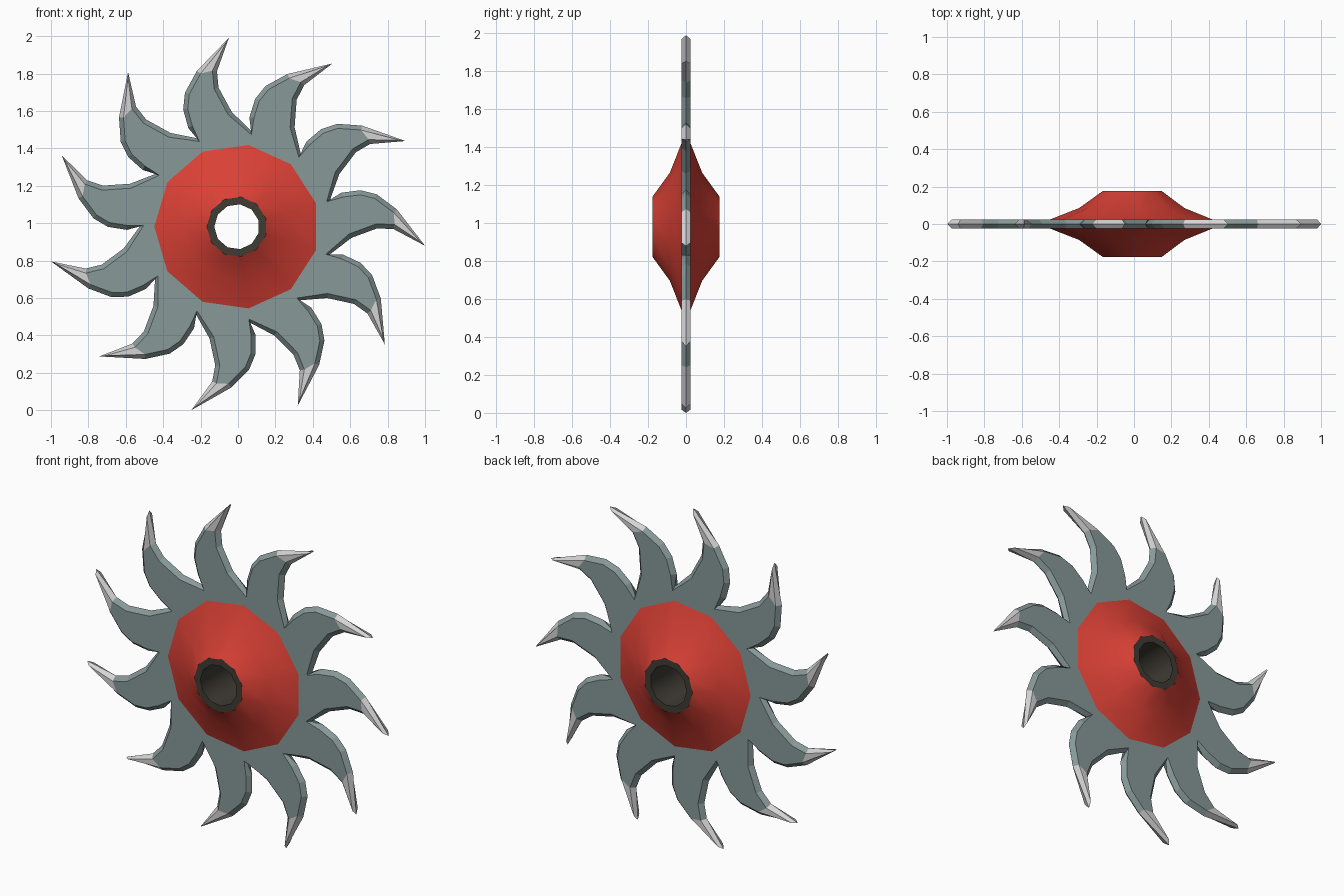
import bpy, bmesh, math
from mathutils import Vector

if "Cube" in bpy.data.objects:
    bpy.data.objects.remove(bpy.data.objects["Cube"])

N = 11
STEP = 360 / N
CX, CZ = -0.006, 0.981          # wheel centre
TIP = 92.4                      # direction of the first tooth tip, degrees


def material(name, rgb):
    m = bpy.data.materials.new(name)
    m.diffuse_color = (*rgb, 1)
    m.use_nodes = True
    m.node_tree.nodes["Principled BSDF"].inputs["Base Color"].default_value = m.diffuse_color
    return m


steel = material("grey_steel", (0.245, 0.315, 0.315))
bright = material("bright_steel", (0.66, 0.66, 0.66))
red = material("red_paint", (0.70, 0.052, 0.036))
dark = material("dark_metal", (0.050, 0.044, 0.034))


def polar(r, deg):
    a = math.radians(deg)
    return Vector((r * math.cos(a), r * math.sin(a)))


def finish(bm, name, mats):
    bmesh.ops.remove_doubles(bm, verts=bm.verts, dist=1e-5)
    bmesh.ops.recalc_face_normals(bm, faces=bm.faces)
    me = bpy.data.meshes.new(name)
    bm.to_mesh(me)
    bm.free()
    ob = bpy.data.objects.new(name, me)
    ob.location = (CX, 0, CZ)
    for m in mats:
        me.materials.append(m)
    bpy.context.collection.objects.link(ob)
    return ob


# One curved tooth, valley to valley: (radius, angle from the tip)
TOOTH = [(0.515, -11.4), (0.615, 0.2), (0.75, 5.1), (0.838, 4.9), (1.011, 0),
         (0.86, 12.0), (0.768, 18.8), (0.69, 22.2), (0.588, 23.8), (0.515, STEP - 11.4)]
LOW, TOP, HIGH = 3, 4, 5        # bright tip lies between LOW and HIGH
BEVEL, HALF = 0.024, 0.025


def inset(pts):
    """Inner outline of the flat face: mitred offset, short at tip and valleys."""
    out = []
    for i, p in enumerate(pts):
        if i in (0, len(pts) - 1):
            out.append(p * (0.498 / 0.515))
        elif i == TOP:
            mid = (pts[LOW] + pts[HIGH]) / 2
            out.append(p + (mid - p).normalized() * 0.028)
        else:
            d1 = (p - pts[i - 1]).normalized()
            d2 = (pts[i + 1] - p).normalized()
            n = Vector((-(d1 + d2).y, (d1 + d2).x)).normalized()
            out.append(p + n * BEVEL / max(0.6, n.dot(Vector((-d1.y, d1.x)))))
    return out


# Toothed plate with a sharpened edge
bm = bmesh.new()
for k in range(N):
    base = TIP + k * STEP
    outer = [polar(r, base + a) for r, a in TOOTH]
    inner = inset(outer)
    ring = [polar(0.40, base + TOOTH[-1][1]), polar(0.40, base + TOOTH[0][1])]
    for y in (-HALF, HALF):
        def face(pts, mat):
            f = bm.faces.new([bm.verts.new(p) for p in pts])
            f.material_index = mat

        def flat(pts):
            return [(p.x, y, p.y) for p in pts]

        face(flat(inner[:LOW + 1] + inner[HIGH:] + ring), 0)
        face(flat(inner[LOW:HIGH + 1]), 1)
        for i in range(len(outer) - 1):
            a, b = outer[i], outer[i + 1]
            face([(a.x, 0, a.y), (b.x, 0, b.y)] + flat([inner[i + 1], inner[i]]),
                 1 if LOW <= i < HIGH else 0)
finish(bm, "toothed_plate", [steel, bright])


def lathe(name, profile, mat, angle):
    """Revolve (radius, y) points around the axle with N sides."""
    bm = bmesh.new()
    rings = [[bm.verts.new((r * math.cos(t), y, r * math.sin(t)))
              for t in (math.pi + 2 * math.pi * k / N for k in range(N))]
             for r, y in profile]
    for a, b in zip(rings, rings[1:]):
        for k in range(N):
            j = (k + 1) % N
            bm.faces.new((a[k], a[j], b[j], b[k]))
    ob = finish(bm, name, [mat])
    bpy.ops.object.select_all(action='DESELECT')
    ob.select_set(True)
    bpy.context.view_layer.objects.active = ob
    bpy.ops.object.shade_smooth_by_angle(angle=math.radians(angle))


# Red double-sided hub
half = [(0.161, 0.176), (0.288, 0.085), (0.444, 0.024)]
lathe("hub", half + [(r, -y) for r, y in reversed(half)], red, 30)
# Dark axle sleeve with a through hole
lathe("axle_sleeve", [(0.161, -0.176), (0.121, -0.176), (0.121, 0.176), (0.161, 0.176)], dark, 35)
